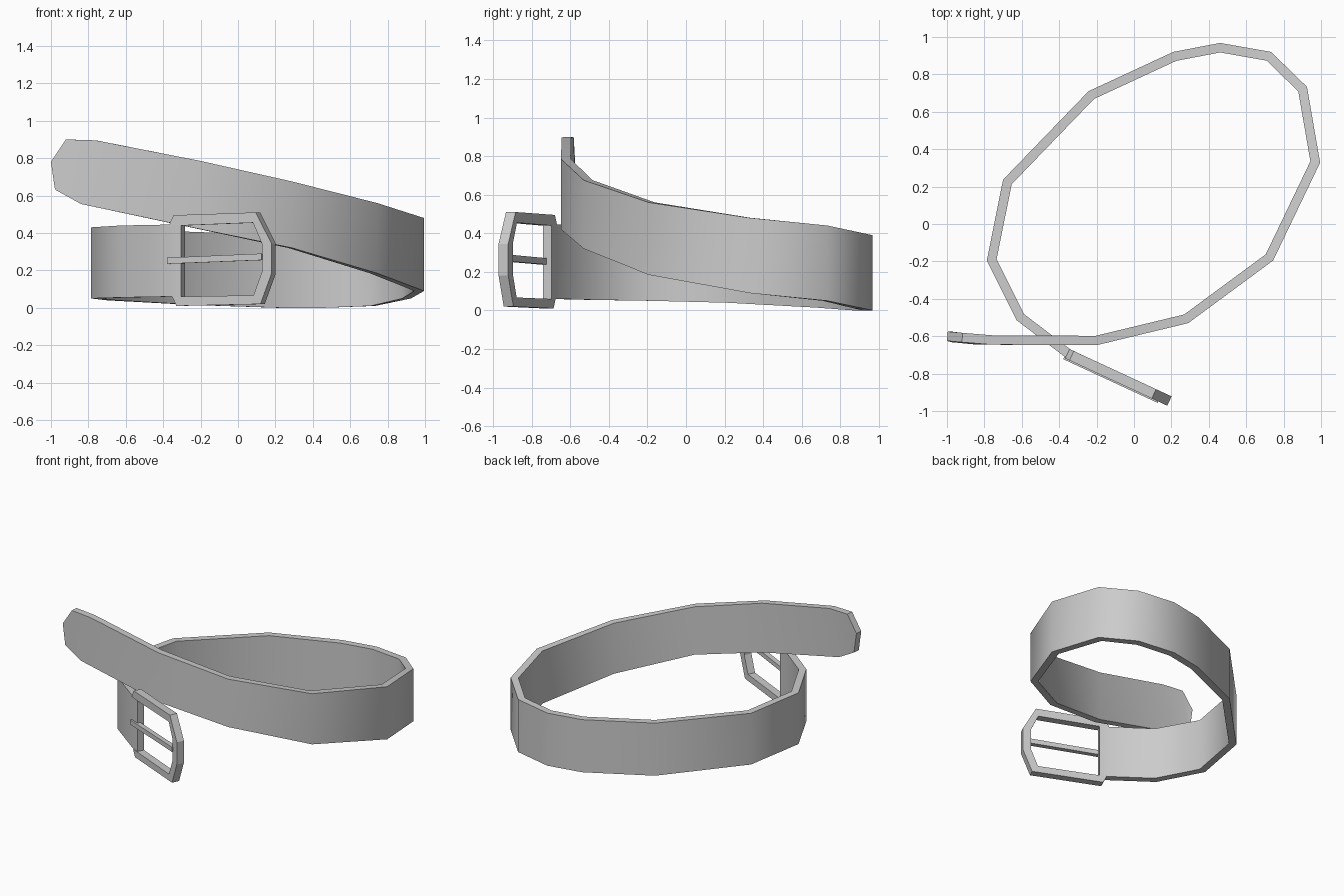
import bpy, bmesh, math
from mathutils import Vector

old = bpy.data.objects.get("Cube")
if old:
    bpy.data.objects.remove(old, do_unlink=True)

grey = bpy.data.materials.new("plain grey")
grey.use_nodes = True
grey.diffuse_color = (0.6, 0.6, 0.6, 1)
grey.node_tree.nodes["Principled BSDF"].inputs["Base Color"].default_value = grey.diffuse_color


def finish(name, bm, smooth_angle=None):
    """Turn a bmesh into a named, coloured object."""
    bmesh.ops.recalc_face_normals(bm, faces=bm.faces)
    mesh = bpy.data.meshes.new(name)
    bm.to_mesh(mesh)
    bm.free()
    mesh.materials.append(grey)
    obj = bpy.data.objects.new(name, mesh)
    bpy.context.collection.objects.link(obj)
    if smooth_angle:
        bpy.ops.object.select_all(action='DESELECT')
        obj.select_set(True)
        bpy.context.view_layer.objects.active = obj
        bpy.ops.object.shade_smooth_by_angle(angle=math.radians(smooth_angle))
    return obj


# Strap stations on the outer side: x, y, bottom z, top z, shift of the bottom in x
STATIONS = [
    (-.305, -.742, .06, .45, 0), (-.365, -.714, .06, .445, 0),
    (-.627, -.515, .055, .44, 0), (-.787, -.195, .05, .43, 0),
    (-.7, .237, .04, .42, 0), (-.243, .71, .015, .405, 0),
    (.21, .92, 0, .39, 0), (.46, .968, 0, .39, 0),
    (.733, .92, .01, .4, 0), (.925, .733, .05, .44, 0),
    (.995, .328, .09, .48, 0), (.744, -.195, .185, .56, 0),
    (.29, -.53, .32, .675, 0), (-.2, -.648, .42, .785, 0),
    (-.76, -.645, .555, .895, -.08), (-.92, -.632, .63, .9, -.055),
    (-1, -.625, .64, .78, .02),
]
STRAP_THICKNESS = .05


def inward(i):
    """Mitred offset towards the inside of the loop."""
    pts = [Vector(s[:2]) for s in STATIONS]
    before = pts[i] - pts[i - 1] if i else pts[1] - pts[0]
    after = pts[i + 1] - pts[i] if i + 1 < len(pts) else before
    n1, n2 = (Vector((d.y, -d.x)).normalized() for d in (before, after))
    mid = (n1 + n2).normalized()
    return mid * STRAP_THICKNESS / mid.dot(n1)


def make_strap():
    bm = bmesh.new()
    rings = []
    for i, (x, y, low, high, shift) in enumerate(STATIONS):
        off = inward(i)
        corners = ((x + shift, y, low), (x, y, high),
                   (x + off.x, y + off.y, high), (x + shift + off.x, y + off.y, low))
        rings.append([bm.verts.new(c) for c in corners])
    for a, b in zip(rings, rings[1:]):
        for k in range(4):
            j = (k + 1) % 4
            bm.faces.new((a[k], a[j], b[j], b[k]))
    bm.faces.new(rings[0])
    bm.faces.new(rings[-1])
    return finish("strap", bm, 40)


def buckle_plate(name, outline, front, depth):
    """Extrude an x-z outline in the slanted plane of the buckle."""
    along = Vector((.907, -.42, 0))
    back = Vector((.42, .907, 0))
    bm = bmesh.new()
    verts = []
    for x, z in outline:
        base = Vector((-.365, -.72, z)) + along * ((x + .365) / along.x)
        verts.append(bm.verts.new(base + back * front))
    face = bm.faces.new(verts)
    grown = bmesh.ops.extrude_face_region(bm, geom=[face])["geom"]
    moved = [v for v in grown if isinstance(v, bmesh.types.BMVert)]
    bmesh.ops.translate(bm, verts=moved, vec=back * depth)
    return finish(name, bm)


make_strap()

# Open frame whose arms clasp the strap end
frame_outer = [(-.37, .44), (-.345, .495), (.095, .51), (.178, .345),
               (.178, .18), (.12, .02), (-.33, .01), (-.352, .06)]
frame_inner = [(-.29, .06), (.083, .067), (.127, .19),
               (.127, .345), (.08, .455), (-.3, .44)]
buckle_plate("buckle_frame", frame_outer + frame_inner, 0, .055)

# Prong lying over the strap end and reaching across the opening
buckle_plate("buckle_prong", [(-.375, .235), (-.375, .268), (.13, .29), (.13, .255)], -.008, .035)
